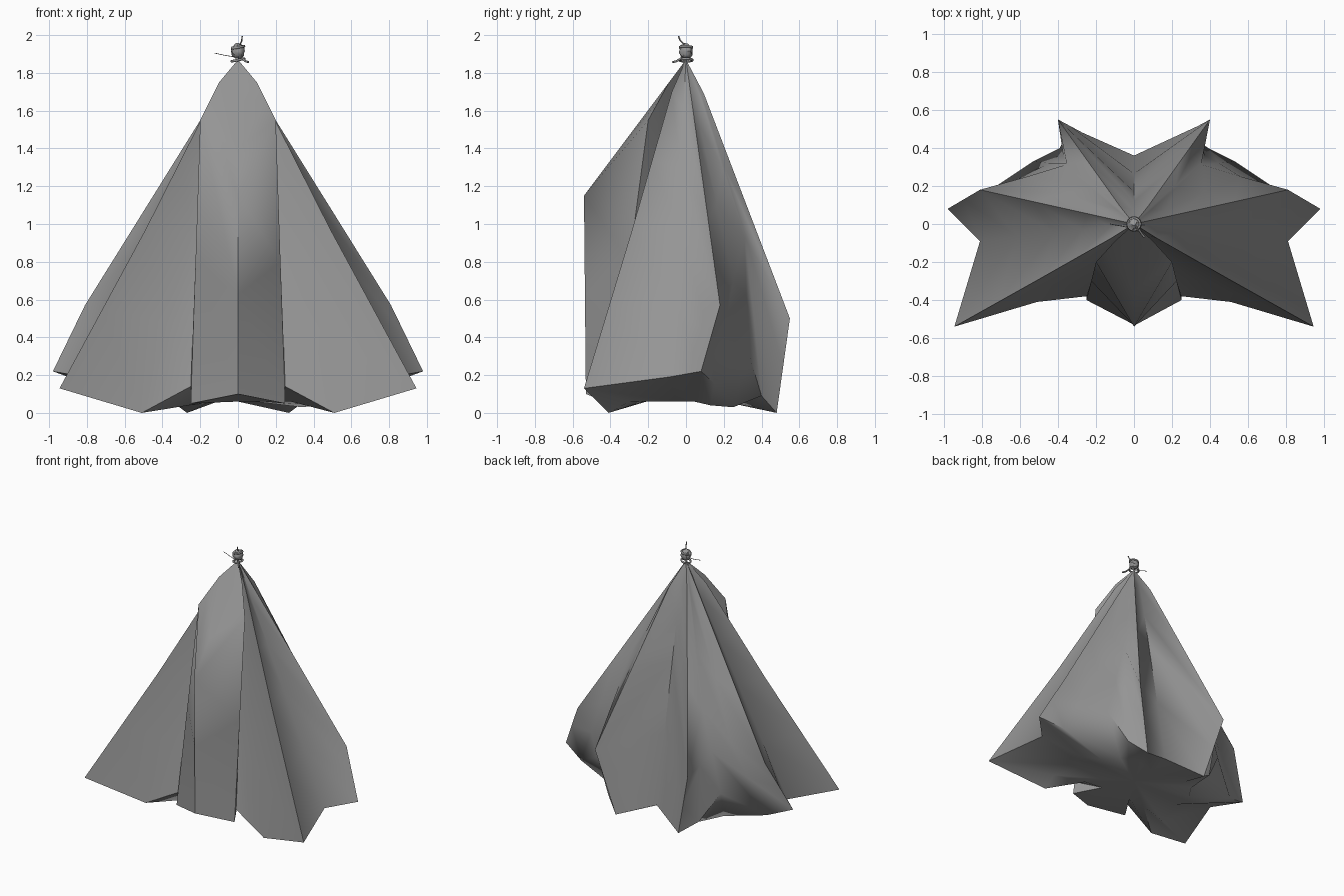
import bpy, bmesh, math, random
from mathutils import Vector

if "Cube" in bpy.data.objects:
    bpy.data.objects.remove(bpy.data.objects["Cube"])

random.seed(4)

cloth_mat = bpy.data.materials.new("grey cloth")
cloth_mat.diffuse_color = (.30, .30, .30, 1)
cloth_mat.use_nodes = True
cloth_mat.node_tree.nodes["Principled BSDF"].inputs["Base Color"].default_value = cloth_mat.diffuse_color


def finish(bm, name, angle):
    bmesh.ops.recalc_face_normals(bm, faces=bm.faces)
    me = bpy.data.meshes.new(name)
    bm.to_mesh(me)
    bm.free()
    ob = bpy.data.objects.new(name, me)
    bpy.context.collection.objects.link(ob)
    me.materials.append(cloth_mat)
    bpy.ops.object.select_all(action='DESELECT')
    ob.select_set(True)
    bpy.context.view_layer.objects.active = ob
    bpy.ops.object.shade_smooth_by_angle(angle=math.radians(angle))
    return ob


# Pleats of the right half, front to back: knee point, hem point
PLEATS = [
    ((0, -.54, 1.15), (0, -.53, .10)),        # front ridge
    ((.20, -.20, 1.55), (.25, -.40, .05)),    # front panel edge
    ((.13, -.18, .95), (.25, -.38, .14)),     # valley
    ((.25, -.20, .95), (.51, -.41, .0)),      # side lobe front
    ((.49, -.285, .97), (.945, -.54, .13)),   # front corner fold
    ((.42, -.045, 1.0), (.81, -.09, .19)),    # side valley
    ((.81, .18, .57), (.98, .08, .22)),       # rear corner fold
    ((.56, .25, .70), (.80, .15, .155)),      # lobe back
    ((.365, .31, .92), (.53, .33, .32)),      # lobe rear edge
    ((.355, .32, .92), (.39, .40, .09)),      # rear valley
    ((.40, .55, .50), (.27, .48, .0)),        # rear ridge
    ((0, .17, 1.15), (0, .36, .10)),          # rear centre valley
]
APEX = Vector((0, 0, 1.87))
TOP_OUT = {1: (.10, -.09, 1.75), 4: (.12, -.075, 1.70), 8: (.09, .075, 1.68),
           9: (.085, .085, 1.68), 10: (.075, .095, 1.69), 11: (0, .07, 1.70)}
UNDER = {8: (.34, .25, .03), 9: (.27, .26, .05), 7: (.42, .13, .04)}


def column(i, side):
    knee, hem = (Vector(p) for p in PLEATS[i])
    upper = Vector(TOP_OUT[i]) if i in TOP_OUT else APEX.lerp(knee, .3)
    inner = Vector(UNDER.get(i, (hem.x * .55, hem.y * .55, .06)))
    pts = [upper, upper.lerp(knee, .5), knee, knee.lerp(hem, .5), hem, inner]
    return [Vector((p.x * side, p.y, p.z)) for p in pts]


# Pleated canopy with its gathered underside
bm = bmesh.new()
n = len(PLEATS)
order = [(i, 1) for i in range(n)] + [(i, -1) for i in range(n - 2, 0, -1)]
cols = [[bm.verts.new(p) for p in column(i, s)] for i, s in order]
tip = bm.verts.new(APEX)
centre = bm.verts.new((0, 0, .07))
for a, b in zip(cols, cols[1:] + cols[:1]):
    bm.faces.new((tip, a[0], b[0]))
    for k in range(len(a) - 1):
        bm.faces.new((a[k], a[k + 1], b[k + 1], b[k]))
    bm.faces.new((a[-1], centre, b[-1]))
finish(bm, "pleated_canopy", 60)

# Lumpy knot that ties the top
bm = bmesh.new()
bmesh.ops.create_icosphere(bm, subdivisions=3, radius=.036)
for v in bm.verts:
    v.co *= random.uniform(.9, 1.1)
    v.co.z = v.co.z * 1.15 + 1.915
finish(bm, "top_knot", 40)


# Rope coils and loose cord ends
def cord(name, pts, r, cyclic=False):
    cu = bpy.data.curves.new(name, 'CURVE')
    cu.dimensions = '3D'
    cu.bevel_depth = r
    cu.bevel_resolution = 1
    cu.use_fill_caps = True
    sp = cu.splines.new('POLY')
    sp.points.add(len(pts) - 1)
    for p, q in zip(sp.points, pts):
        p.co = (*q, 1)
    sp.use_cyclic_u = cyclic
    ob = bpy.data.objects.new(name, cu)
    bpy.context.collection.objects.link(ob)
    cu.materials.append(cloth_mat)


for k, (z, r, tilt) in enumerate([(1.868, .034, .2), (1.935, .032, .2)]):
    ring = [(r * math.cos(t), r * math.sin(t), z + r * tilt * math.cos(t))
            for t in (j * math.tau / 16 for j in range(16))]
    cord(f"rope_coil_{k}", ring, .007, True)
cord("cord_end_left", [(-.02, -.02, 1.885), (-.07, -.01, 1.893), (-.125, 0, 1.905)], .002)
cord("cord_end_right", [(.02, -.02, 1.88), (.04, -.05, 1.862), (.055, -.07, 1.857)], .006)
cord("cord_end_top", [(.01, -.01, 1.95), (.02, -.03, 1.97), (.022, -.04, 1.995)], .004)
